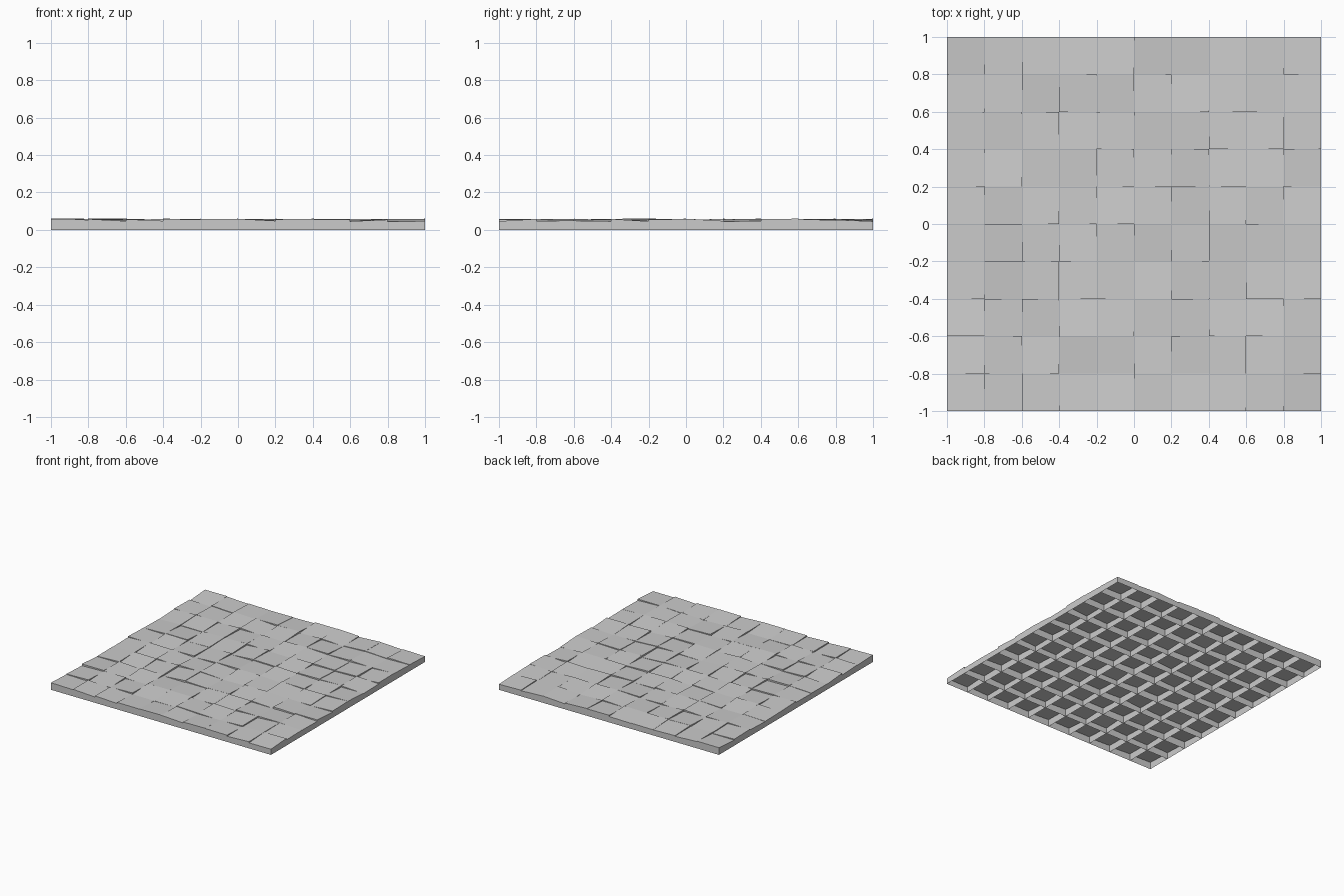
import bpy, bmesh, random

if "Cube" in bpy.data.objects:
    bpy.data.objects.remove(bpy.data.objects["Cube"])

random.seed(7)
N = 10            # tiles per side
S = 2.0 / N       # tile size
MID = 0.052       # mean tile height
TILT = 0.008      # largest corner rise above the mean

bm = bmesh.new()


def add_tile(x, y):
    # open-bottomed square block with a slightly tilted top
    a = random.uniform(-1, 1)
    b = random.choice((-1, 1)) * (1 - abs(a))
    k = TILT * random.uniform(0.6, 1.0)
    corners = [(-1, -1), (1, -1), (1, 1), (-1, 1)]
    low = [bm.verts.new((x + i * S / 2, y + j * S / 2, 0)) for i, j in corners]
    top = [bm.verts.new((x + i * S / 2, y + j * S / 2, MID + k * (a * i + b * j)))
           for i, j in corners]
    bm.faces.new(top)
    for i in range(4):
        j = (i + 1) % 4
        bm.faces.new((low[i], low[j], top[j], top[i]))


# square grid of touching tiles
for row in range(N):
    for col in range(N):
        add_tile(-1 + S * (col + 0.5), -1 + S * (row + 0.5))

mesh = bpy.data.meshes.new("floor_tiles")
bm.to_mesh(mesh)
bm.free()
floor = bpy.data.objects.new("floor_tiles", mesh)
bpy.context.collection.objects.link(floor)
